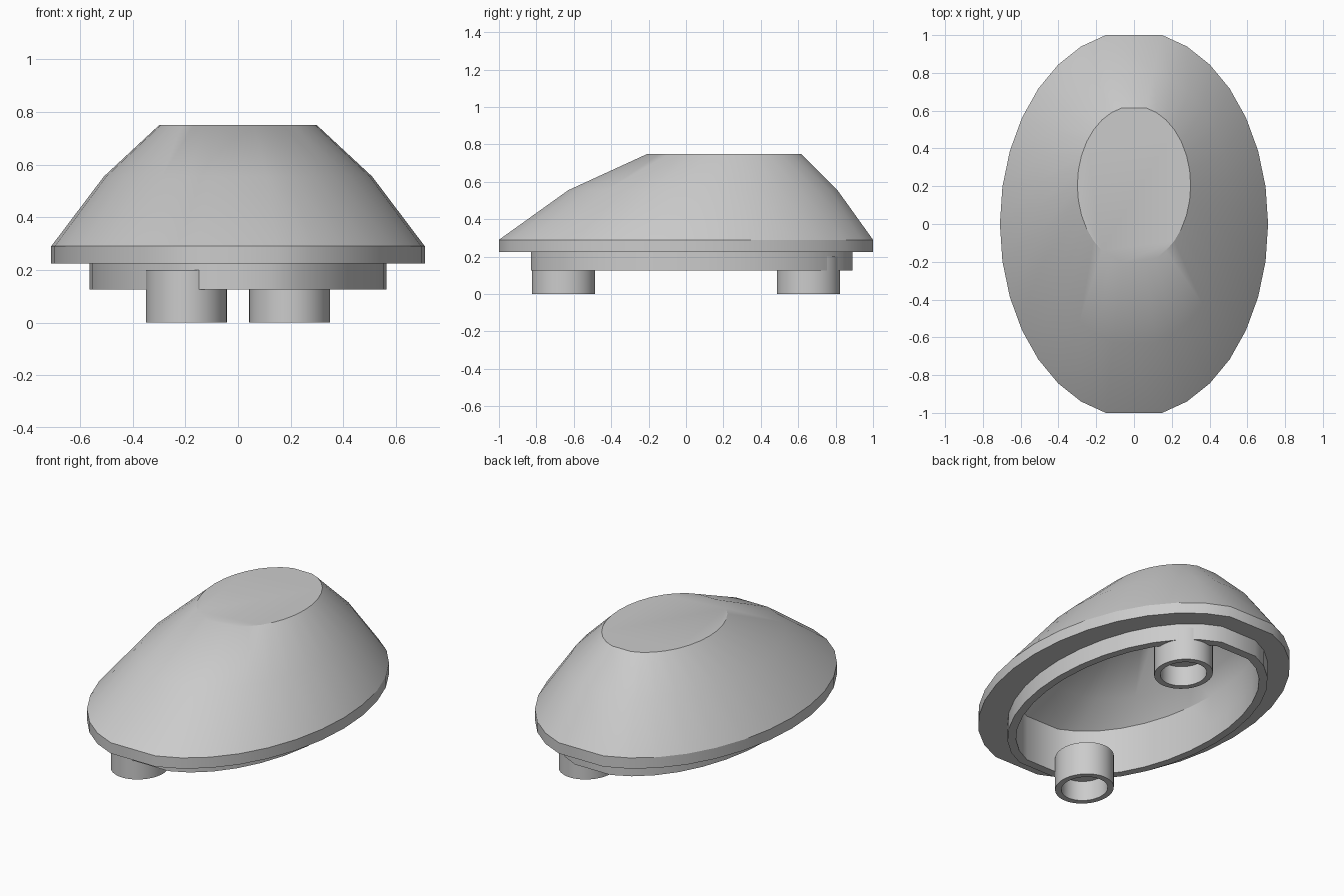
import bpy, bmesh, math

if "Cube" in bpy.data.objects:
    bpy.data.objects.remove(bpy.data.objects["Cube"], do_unlink=True)

grey = bpy.data.materials.new("plain grey")
grey.use_nodes = True
colour = (0.6, 0.6, 0.6, 1)
grey.diffuse_color = colour
grey.node_tree.nodes["Principled BSDF"].inputs["Base Color"].default_value = colour

# Angles for an oval with blunt front and back ends
STEP = math.radians(11.12)
SIDE = [i * STEP for i in range(-7, 8)]
BLUNT = SIDE + [a + math.pi for a in SIDE]
ROUND = [i * math.tau / 48 for i in range(48)]
END = math.sin(7 * STEP)


def loft(name, rings, angles, closed=False):
    """Skin oval rings (z, x radius, y radius, y centre); cap or join the ends."""
    bm = bmesh.new()
    loops = [[bm.verts.new((rx * math.cos(a), cy + ry * math.sin(a), z)) for a in angles]
             for z, rx, ry, cy in rings]
    n = len(angles)
    pairs = list(zip(loops, loops[1:]))
    if closed:
        pairs.append((loops[-1], loops[0]))
    else:
        bm.faces.new(loops[0])
        bm.faces.new(loops[-1])
    for lo, hi in pairs:
        for i in range(n):
            j = (i + 1) % n
            bm.faces.new((lo[i], lo[j], hi[j], hi[i]))
    bmesh.ops.recalc_face_normals(bm, faces=bm.faces)
    mesh = bpy.data.meshes.new(name)
    bm.to_mesh(mesh)
    bm.free()
    mesh.materials.append(grey)
    obj = bpy.data.objects.new(name, mesh)
    bpy.context.collection.objects.link(obj)
    bpy.ops.object.select_all(action="DESELECT")
    obj.select_set(True)
    bpy.context.view_layer.objects.active = obj
    bpy.ops.object.shade_smooth_by_angle(angle=math.radians(30))
    return obj


def oval(z, rx, half_length, cy):
    return (z, rx, half_length / END, cy)


# Hollow dome with a thin vertical rim, leaning toward the back
loft("dome_shell", [
    oval(0.75, 0.30, 0.41, 0.205),
    oval(0.555, 0.51, 0.72, 0.09),
    oval(0.29, 0.71, 1.0, 0),
    oval(0.225, 0.71, 1.0, 0),
    oval(0.225, 0.52, 0.81, 0.03),
    oval(0.40, 0.52, 0.81, 0.03),
    oval(0.51, 0.46, 0.66, 0.09),
    oval(0.69, 0.27, 0.37, 0.2),
], BLUNT)

# Open collar under the rim
loft("lower_collar", [
    oval(0.23, 0.565, 0.86, 0.03),
    oval(0.125, 0.565, 0.86, 0.03),
    oval(0.125, 0.52, 0.81, 0.03),
    oval(0.23, 0.52, 0.81, 0.03),
], BLUNT, closed=True)

# Two hollow pegs set diagonally across the collar
for name, side in (("front_peg", -1), ("back_peg", 1)):
    peg = loft(name, [
        (0.2, 0.154, 0.169, 0),
        (0, 0.154, 0.169, 0),
        (0, 0.122, 0.134, 0),
        (0.12, 0.122, 0.134, 0),
    ], ROUND)
    peg.location = (side * 0.196, side * 0.655, 0)
